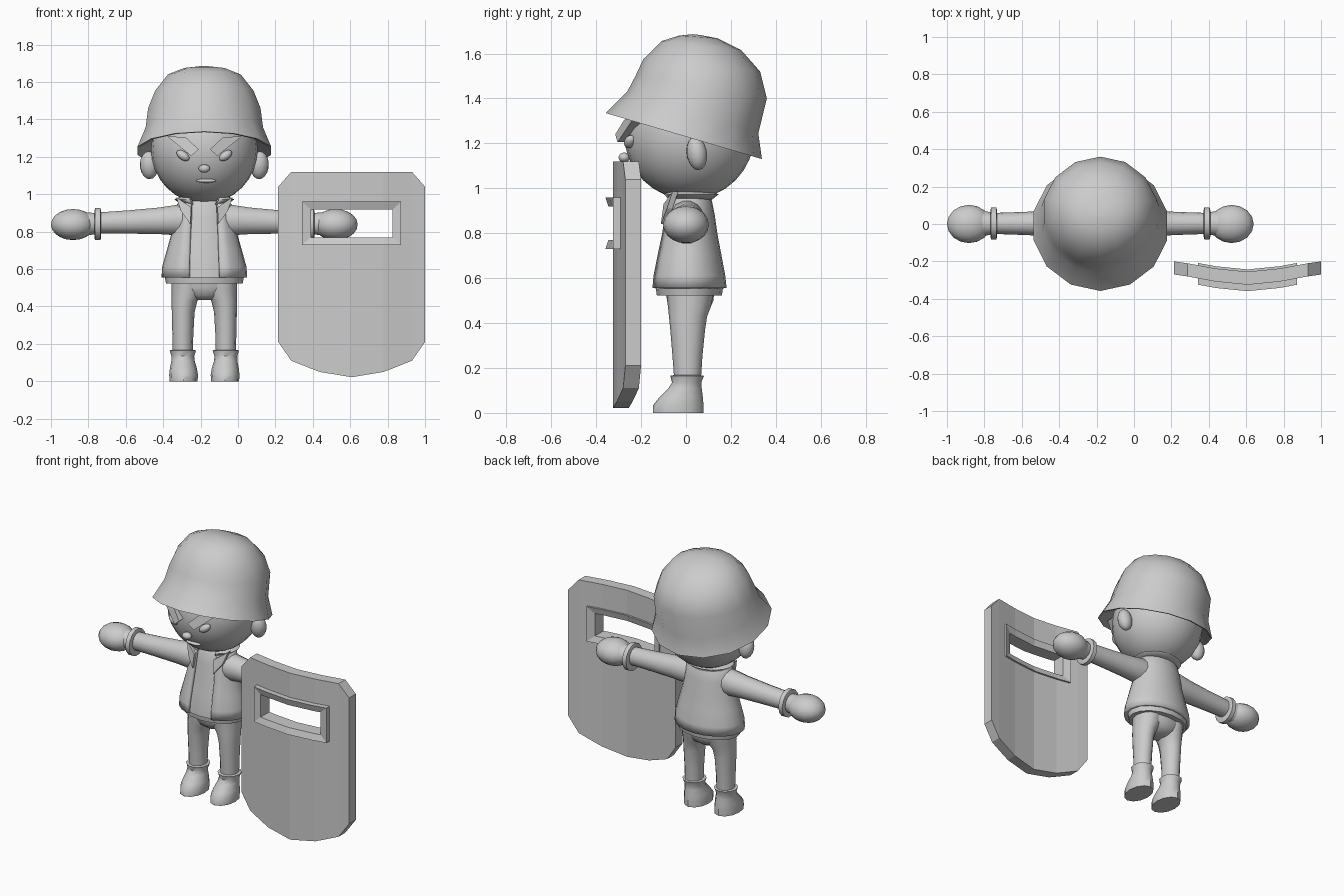
import bpy, bmesh
from math import sin, cos, pi, radians, asin
from mathutils import Matrix, Vector, Euler

if "Cube" in bpy.data.objects:
    bpy.data.objects.remove(bpy.data.objects["Cube"])

CX = -0.18  # body centre line


def finish(name, bm, angle=40):
    bmesh.ops.recalc_face_normals(bm, faces=bm.faces[:])
    me = bpy.data.meshes.new(name)
    bm.to_mesh(me)
    bm.free()
    ob = bpy.data.objects.new(name, me)
    bpy.context.collection.objects.link(ob)
    if angle:
        bpy.ops.object.select_all(action='DESELECT')
        ob.select_set(True)
        bpy.context.view_layer.objects.active = ob
        bpy.ops.object.shade_smooth_by_angle(angle=radians(angle))
    return ob


def loft(name, rings, closed=True, caps=True, wrap=False, angle=40):
    """Skin a list of equal-length point rings."""
    bm = bmesh.new()
    vs = [[bm.verts.new(p) for p in r] for r in rings]
    n = len(rings[0])
    pairs = list(zip(vs, vs[1:])) + ([(vs[-1], vs[0])] if wrap else [])
    for a, b in pairs:
        for i in range(n if closed else n - 1):
            j = (i + 1) % n
            bm.faces.new((a[i], a[j], b[j], b[i]))
    if caps:
        bm.faces.new(vs[0])
        bm.faces.new(vs[-1])
    return finish(name, bm, angle)


def ring(x, hw, f, b, n=16, gap=None):
    """Ellipse through front point f and back point b (both y, z)."""
    cy, cz = (f[0] + b[0]) / 2, (f[1] + b[1]) / 2
    hy, hz = (b[0] - f[0]) / 2, (b[1] - f[1]) / 2
    if gap is None:
        angs = [2 * pi * i / n for i in range(n)]
    else:
        angs = [gap + (2 * pi - 2 * gap) * i / n for i in range(n + 1)]
    return [(x + hw * sin(a), cy - hy * cos(a), cz - hz * cos(a)) for a in angs]


def flat(x, z, hw, f, b, **k):
    return ring(x, hw, (f, z), (b, z), **k)


def ball(name, c, r, rot=(0, 0, 0), u=14, v=9):
    bm = bmesh.new()
    m = Matrix.LocRotScale(Vector(c), Euler(rot), Vector(r))
    bmesh.ops.create_uvsphere(bm, u_segments=u, v_segments=v, radius=1, matrix=m)
    return finish(name, bm, 60)


# Helmet: tilted rings with flared rim and an inner lip
loft("helmet", [ring(CX, hw, f, b, 14) for hw, f, b in (
    (.27, (-.24, 1.36), (.27, 1.22)),
    (.35, (-.335, 1.332), (.325, 1.135)),
    (.366, (-.358, 1.335), (.338, 1.13)),
    (.322, (-.262, 1.43), (.322, 1.245)),
    (.308, (-.225, 1.50), (.36, 1.40)),
    (.27, (-.19, 1.575), (.33, 1.52)),
    (.20, (-.107, 1.656), (.245, 1.616)),
    (.11, (-.03, 1.68), (.14, 1.668)),
    (.02, (.03, 1.686), (.06, 1.683)))], angle=45)

# Head and face
ball("head", (CX, .015, 1.24), (.285, .29, .29), u=24, v=16)
ball("nose", (CX, -.275, 1.137), (.032, .025, .022))
ball("mouth", (CX + .01, -.222, 1.072), (.055, .018, .011))
for s in (-1, 1):
    ball("ear", (CX + s * .295, .048, 1.155), (.05, .045, .075), (.15, 0, s * .3))
    ball("eye", (CX + s * .114, -.25, 1.207), (.04, .025, .023), (0, -s * .6, s * .3))
    brow = ((.20, -.235, 1.31), (.10, -.275, 1.305), (.03, -.315, 1.24), (.07, -.305, 1.205))
    loft("eyebrow", [[(CX + s * x, y + d, z) for x, y, z in brow] for d in (0, .06)], angle=0)

# Torso: shirt, open jacket, collar and hem
body = ((.555, .228, -.155, .178, .085), (.61, .225, -.15, .172, .085),
        (.70, .20, -.133, .155, .082), (.79, .175, -.115, .138, .08),
        (.88, .16, -.10, .125, .075), (.94, .148, -.088, .113, .075),
        (.965, .12, -.075, .10, .07))
loft("shirt", [flat(CX, z, hw * .93, f + .012, b - .012) for z, hw, f, b, g in body])
jacket = loft("jacket", [flat(CX, z, hw - .01, f + .004, b - .008, n=18, gap=asin(g / hw))
                         for z, hw, f, b, g in body], closed=False, caps=False)
collar = loft("collar", [flat(CX, z, hw, f, b, n=14, gap=.55) for z, hw, f, b in (
    (.945, .115, -.08, .10), (.972, .155, -.11, .14), (.99, .11, -.08, .09))],
    closed=False, caps=False)
for ob, t in ((jacket, .022), (collar, .012)):
    m = ob.modifiers.new("thickness", 'SOLIDIFY')
    m.thickness, m.offset = t, 0
for s in (-1, 1):  # folded lapels
    lap = ((.15, -.06, .985), (.07, -.10, .93), (.075, -.112, .84), (.125, -.085, .91))
    loft("lapel", [[(CX + s * x, y + d, z) for x, y, z in lap] for d in (0, .025)], angle=0)
loft("hem", [flat(CX, z, hw, f, b) for z, hw, f, b in (
    (.523, .205, -.13, .16), (.56, .212, -.135, .165))])

# Trousers: pelvis and legs
loft("pelvis", [flat(CX, z, hw, f, b) for z, hw, f, b in (
    (.435, .05, -.04, .07), (.46, .13, -.07, .105), (.50, .172, -.085, .122),
    (.56, .178, -.09, .128))])
for s in (-1, 1):
    loft("leg", [flat(CX + s * o, z, hw, f, b, n=12) for z, o, hw, f, b in (
        (.14, .115, .054, -.052, .066), (.25, .115, .056, -.06, .073),
        (.37, .113, .061, -.07, .085), (.43, .106, .069, -.076, .094),
        (.47, .092, .083, -.08, .11), (.54, .088, .088, -.088, .125))])
    loft("shoe", [flat(CX + s * o, z, hw, f, b, n=12) for z, o, hw, f, b in (
        (0, .111, .075, -.148, .078), (.035, .111, .077, -.146, .078),
        (.07, .112, .072, -.118, .075), (.11, .114, .062, -.078, .07),
        (.135, .115, .061, -.062, .068), (.165, .115, .071, -.07, .08),
        (.168, .115, .055, -.055, .065))])

    # Sleeves, cuffs and fists run outward along x
    def tube(name, prof, n=14):
        loft(name, [[(CX + s * x, .003 + ry * cos(2 * pi * i / n), z + rz * sin(2 * pi * i / n))
                     for i in range(n)] for x, z, ry, rz in prof])
    tube("sleeve", ((.08, .862, .075, .082), (.15, .862, .078, .083), (.24, .858, .07, .073),
                    (.40, .852, .062, .064), (.57, .847, .056, .057)))
    tube("cuff", ((.552, .84, .07, .075), (.556, .84, .086, .088),
                  (.584, .84, .086, .088), (.588, .84, .07, .075)))
    ball("hand", (CX + s * .702, 0, .838), (.118, .102, .083), u=16, v=10)
    tube("wrist", ((.56, .845, .055, .055), (.64, .84, .07, .065)))

# Shield plate: bowed columns with a window hole
SX = .6075
BOW = ((0, -.325), (.17, -.308), (.3225, -.28), (.3925, -.27))


def front_y(d):
    d = abs(d)
    for (a, ya), (b, yb) in zip(BOW, BOW[1:]):
        if d <= b + 1e-6:
            return ya + (yb - ya) * (d - a) / (b - a)


half = ((0, 1.12, .022), (.17, 1.12, .05), (.23, 1.12, .073), (.3225, 1.12, .11), (.3925, 1.04, .21))
cols = [(-d, t, b) for d, t, b in half[:0:-1]] + list(half)
bm = bmesh.new()
grid = [[bm.verts.new((SX + d, front_y(d), z)) for z in (b, .755, .93, t)] for d, t, b in cols]
for i in range(len(grid) - 1):
    for j in range(3):
        if j == 1 and 2 <= i <= 5:
            continue
        a, b = grid[i], grid[i + 1]
        bm.faces.new((a[j], b[j], b[j + 1], a[j + 1]))
back = bmesh.ops.extrude_face_region(bm, geom=bm.faces[:], use_keep_orig=True)
bmesh.ops.translate(bm, vec=(0, .07, 0),
                    verts=[g for g in back["geom"] if isinstance(g, bmesh.types.BMVert)])
finish("shield", bm, 0)

# Window frame with bevelled inner edge
def frame_loop(w, z0, z1, dy):
    xs = [-w, -.17, 0, .17, w]
    pts = [(x, z0) for x in xs] + [(x, z1) for x in xs[::-1]]
    return [(SX + x, front_y(x) + dy, z) for x, z in pts]


loft("shield_window_frame", [frame_loop(*p) for p in (
    (.265, .73, .96, -.034), (.218, .77, .918, -.02),
    (.218, .77, .918, .07), (.265, .73, .96, .082))], caps=False, wrap=True, angle=0)
